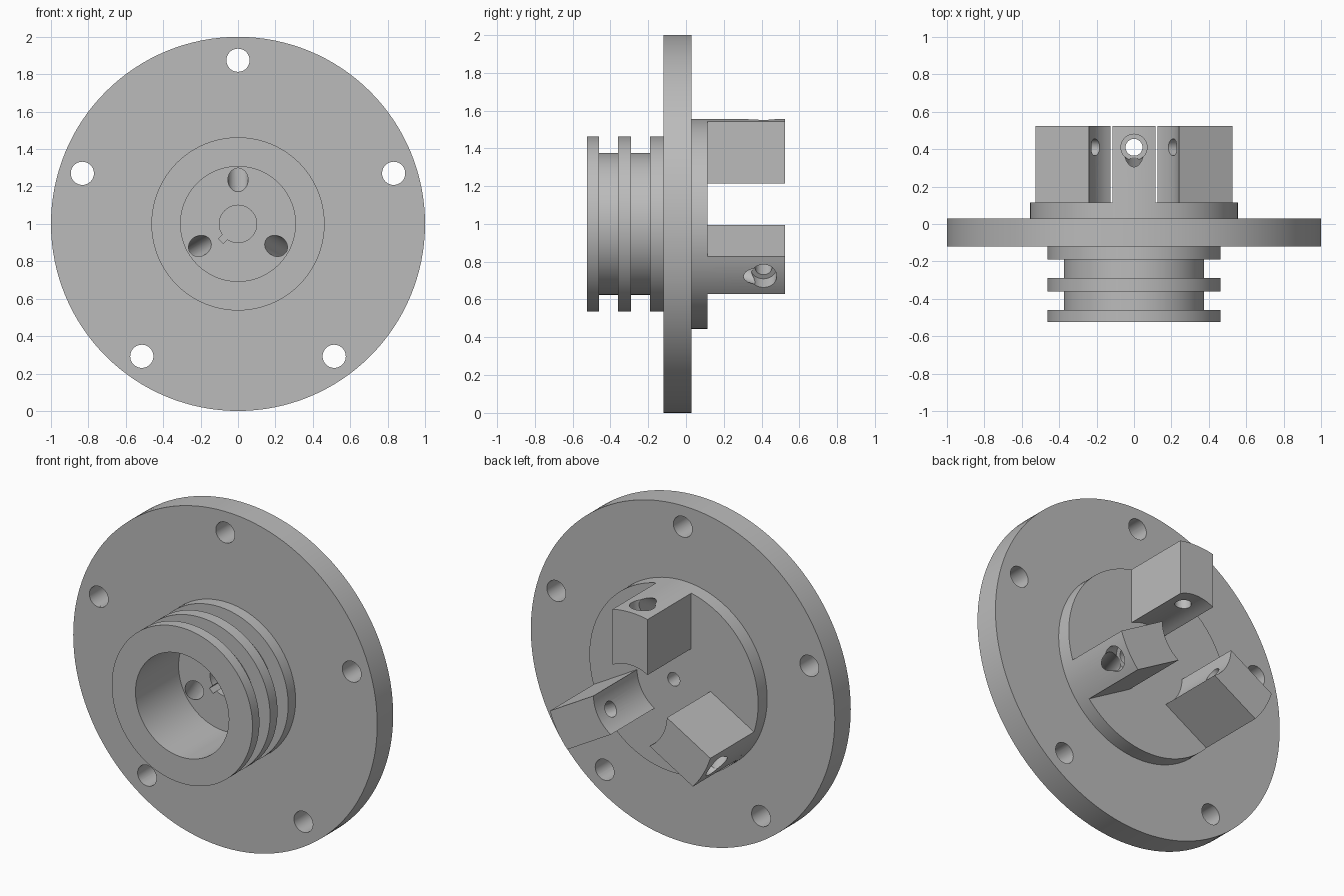
import bpy, bmesh
from math import sin, cos, pi, radians, sqrt
from mathutils import Vector, Matrix

cube = bpy.data.objects.get("Cube")
if cube:
    bpy.data.objects.remove(cube, do_unlink=True)

metal = bpy.data.materials.new("plain_grey")
metal.use_nodes = True
GREY = (0.5, 0.5, 0.5, 1)
metal.diffuse_color = GREY
metal.node_tree.nodes["Principled BSDF"].inputs["Base Color"].default_value = GREY

# Main levels along the axis (y) and radii
FRONT, FLOOR, FLANGE_BACK, BOSS_BACK, JAW_END = -0.525, -0.12, 0.03, 0.115, 0.525
RIB, GROOVE, BORE, BOSS = 0.463, 0.375, 0.307, 0.555
JAW_ANGLES = [radians(a) for a in (90, 210, 330)]


def polar(r, angle, y):
    return Vector((r * cos(angle), y, 1 + r * sin(angle)))


def make_object(name, bm):
    bmesh.ops.recalc_face_normals(bm, faces=bm.faces)
    mesh = bpy.data.meshes.new(name)
    bm.to_mesh(mesh)
    bm.free()
    mesh.materials.append(metal)
    obj = bpy.data.objects.new(name, mesh)
    bpy.context.collection.objects.link(obj)
    return obj


def rod(p, q, r, segments=40):
    """Cylinder cutter from p to q."""
    axis = q - p
    turn = axis.to_track_quat("Z", "Y").to_matrix().to_4x4()
    bm = bmesh.new()
    bmesh.ops.create_cone(bm, cap_ends=True, segments=segments, radius1=r, radius2=r,
                          depth=axis.length, matrix=Matrix.Translation((p + q) / 2) @ turn)
    return make_object("hole_cutter", bm)


def cut(target, cutter):
    cutter.hide_render = True
    mod = target.modifiers.new("cut", "BOOLEAN")
    mod.operation, mod.solver, mod.object = "DIFFERENCE", "EXACT", cutter
    bpy.context.view_layer.objects.active = target
    bpy.ops.object.modifier_apply(modifier=mod.name)
    bpy.data.objects.remove(cutter, do_unlink=True)


def smooth(obj):
    bpy.ops.object.select_all(action="DESELECT")
    obj.select_set(True)
    bpy.context.view_layer.objects.active = obj
    bpy.ops.object.shade_smooth_by_angle(angle=radians(30))


def wire_hole(angle):
    """Slanted passage from the bore floor to the outside of a jaw."""
    start, end = polar(0.235, angle, FLOOR), polar(0.54, angle, 0.385)
    step = (end - start).normalized()
    return rod(start - step * 0.09, end + step * 0.03, 0.054)


# Turned body: bored and grooved hub, flange and back boss
profile = [(0, FLOOR), (BORE, FLOOR), (BORE, FRONT), (RIB, FRONT)]
for y0, y1 in ((-0.46, -0.36), (-0.29, -0.19)):
    profile += [(RIB, y0), (GROOVE, y0), (GROOVE, y1), (RIB, y1)]
profile += [(RIB, FLOOR), (1, FLOOR), (1, FLANGE_BACK), (BOSS, FLANGE_BACK),
            (BOSS, BOSS_BACK), (0, BOSS_BACK)]
bm = bmesh.new()
verts = [bm.verts.new((r, y, 1)) for r, y in profile]
edges = [bm.edges.new(pair) for pair in zip(verts, verts[1:])]
bmesh.ops.spin(bm, geom=verts + edges, cent=(0, 0, 1), axis=(0, 1, 0),
               angle=2 * pi, steps=128)
bmesh.ops.remove_doubles(bm, verts=bm.verts, dist=0.0001)
body = make_object("flanged_hub", bm)

# Bolt holes around the flange
for i in range(5):
    a = pi / 2 + i * 2 * pi / 5
    cut(body, rod(polar(0.875, a, -0.3), polar(0.875, a, 0.2), 0.062))

# Centre hole, its recess and the small key notch
cut(body, rod(polar(0, 0, -0.3), polar(0, 0, 0.3), 0.04))
cut(body, rod(polar(0, 0, -0.2), polar(0, 0, 0.02), 0.1))
bm = bmesh.new()
bmesh.ops.create_cube(bm, size=1, matrix=Matrix.Translation(polar(0.1, radians(225), -0.09))
                      @ Matrix.Rotation(radians(-225), 4, "Y")
                      @ Matrix.Diagonal((0.06, 0.22, 0.035, 1)))
cut(body, make_object("notch_cutter", bm))
for a in JAW_ANGLES:
    cut(body, wire_hole(a))
smooth(body)

# Three jaws with curved inner and outer faces
HALF, INNER, STEPS = 0.115, 0.242, 12
for number, a in enumerate(JAW_ANGLES, 1):
    sides = [HALF * (2 * i / STEPS - 1) for i in range(STEPS + 1)]
    outline = [(sqrt(BOSS ** 2 - s * s), s) for s in sides]
    outline += [(sqrt(INNER ** 2 - s * s), s) for s in reversed(sides)]
    bm = bmesh.new()
    face = bm.faces.new([bm.verts.new((r * cos(a) - s * sin(a), BOSS_BACK,
                                       1 + r * sin(a) + s * cos(a))) for r, s in outline])
    extruded = bmesh.ops.extrude_face_region(bm, geom=[face])["geom"]
    bmesh.ops.translate(bm, vec=(0, JAW_END - BOSS_BACK, 0),
                        verts=[v for v in extruded if isinstance(v, bmesh.types.BMVert)])
    if not face.is_valid or len(bm.faces) < len(outline) + 2:
        bm.faces.new([v for v in bm.verts][:len(outline)])
    jaw = make_object(f"jaw_{number}", bm)
    # Screw hole with counterbore, and the slanted passage
    cut(jaw, rod(polar(0.1, a, 0.41), polar(0.7, a, 0.41), 0.045))
    cut(jaw, rod(polar(0.46, a, 0.41), polar(0.7, a, 0.41), 0.07))
    cut(jaw, wire_hole(a))
    smooth(jaw)
